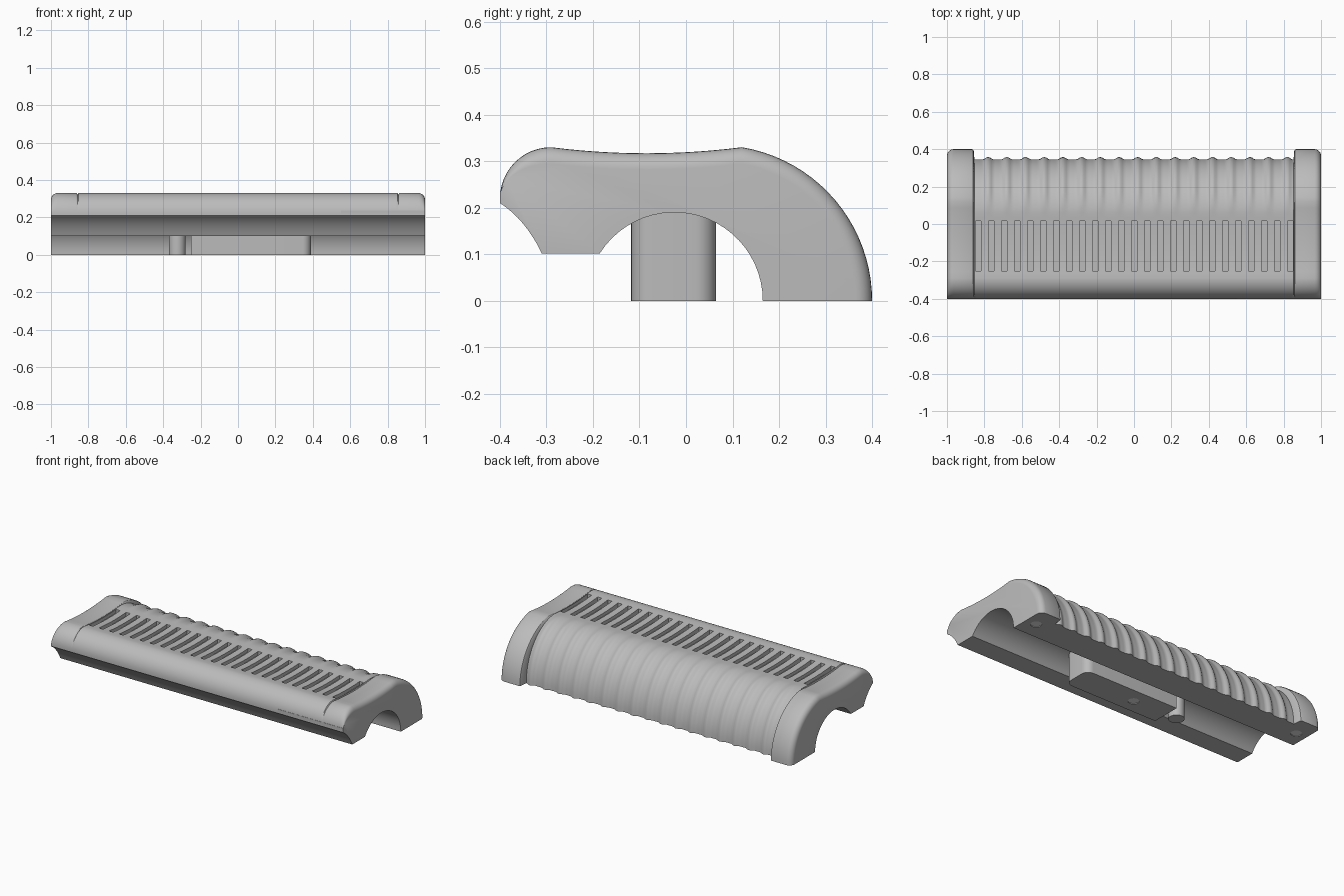
import bpy, bmesh
from math import sin, cos, pi, radians

cube = bpy.data.objects.get("Cube")
if cube:
    bpy.data.objects.remove(cube)


def material(name, rgb):
    m = bpy.data.materials.new(name)
    m.use_nodes = True
    m.diffuse_color = (*rgb, 1)
    m.node_tree.nodes["Principled BSDF"].inputs["Base Color"].default_value = (*rgb, 1)
    return m


GREY = material("plain grey", (0.5, 0.5, 0.5))
WHITE = material("pale plug", (0.9, 0.9, 0.9))


def finish(bm, name, mat=GREY):
    bmesh.ops.recalc_face_normals(bm, faces=bm.faces)
    me = bpy.data.meshes.new(name)
    bm.to_mesh(me)
    bm.free()
    me.materials.append(mat)
    ob = bpy.data.objects.new(name, me)
    bpy.context.collection.objects.link(ob)
    return ob


def loft(sections):
    """Skin a list of closed rings, capping both ends."""
    bm = bmesh.new()
    rings = [[bm.verts.new(p) for p in s] for s in sections]
    n = len(rings[0])
    for a, b in zip(rings, rings[1:]):
        for i in range(n):
            j = (i + 1) % n
            bm.faces.new((a[i], a[j], b[j], b[i]))
    bm.faces.new(rings[0])
    bm.faces.new(rings[-1])
    return bm


def cylinder(bm, x, y, z0, z1, r, seg=32):
    res = bmesh.ops.create_cone(bm, cap_ends=True, segments=seg, radius1=r, radius2=r, depth=z1 - z0)
    bmesh.ops.translate(bm, verts=res["verts"], vec=(x, y, (z0 + z1) / 2))


def top_z(y):
    return 0.317 + 0.013 * ((y + 0.085) / 0.205) ** 2


def section(x, inset=0.0, grip=False):
    """Body cross-section at x; the grip stretch has a shallower ribbed back."""
    pts = []
    rib = 0.013 * max(0, cos(2 * pi * (x - 0.02) / 0.1)) if grip else 0
    steps = 20
    for i in range(steps + 1):
        t = i / steps
        if grip:
            a = t * pi / 2
            bump = rib * min(1, 4 * (1 - t))
            pts.append((0.06 + (0.285 + bump) * cos(a), (top_z(0.06) + bump) * sin(a)))
        else:
            a = t * radians(80.6)
            r = 0.3345 - inset
            pts.append((0.0655 + r * cos(a), r * sin(a)))
    # dished top
    y0 = pts[-1][0]
    for i in range(1, 12):
        y = y0 + (-0.29 - y0) * i / 12
        pts.append((y, top_z(y) - inset))
    # rounded nose
    for i in range(13):
        a = pi / 2 * i / 12
        pts.append((-0.29 - 0.11 * sin(a), 0.22 + (0.11 - inset) * cos(a)))
    # concave flank under the nose
    for i in range(9):
        t = i / 8
        u = 1 - t
        pts.append((-0.4 * u * u - 0.69 * u * t - 0.31 * t * t,
                    0.21 * u * u + 0.35 * u * t + 0.102 * t * t))
    # round channel along the underside
    for i in range(25):
        a = radians(147.5) * (1 - i / 24)
        pts.append((-0.025 + 0.19 * cos(a), 0.19 * sin(a)))
    return [(x, y, z) for y, z in pts]


# body: rounded end, grip, rounded end
R = 0.035
end = [(0.857, 0.008), (0.860, 0.003), (0.866, 0)]
end += [(1 - R + R * sin(a), R * (1 - cos(a))) for a in [pi / 2 * i / 6 for i in range(7)]]
rings = [section(-x, d) for x, d in reversed(end)]
rings += [section(-0.853 + 1.706 * i / 170, grip=True) for i in range(171)]
rings += [section(x, d) for x, d in end]
body = finish(loft(rings), "handguard_body")

# cutters for the top slots and the underside screw holes
bm = bmesh.new()
SLOTS = 25
for i in range(SLOTS):
    x = -0.833 + 1.669 * i / (SLOTS - 1)
    res = bmesh.ops.create_cube(bm, size=1)
    bmesh.ops.scale(bm, verts=res["verts"], vec=(0.028, 0.267, 0.1))
    bmesh.ops.translate(bm, verts=res["verts"], vec=(x, -0.117, 0.347))
for x in (-0.93, 0.93):
    cylinder(bm, x, 0.275, -0.05, 0.06, 0.032)
cutter = finish(bm, "slot_cutter")

# mounting block with one rounded end, hung in the channel
outline = [(-0.25, 0.065), (-0.25, -0.118)]
C = 0.045
for cy, start in ((-0.118 + C, -pi / 2), (0.065 - C, 0)):
    outline += [(0.39 - C + C * cos(start + pi / 2 * i / 8), cy + C * sin(start + pi / 2 * i / 8))
                for i in range(9)]
block = finish(loft([[(x, y, z) for x, y in outline] for z in (0, 0.2)]), "mounting_block")
bm = bmesh.new()
cylinder(bm, -0.02, -0.027, -0.05, 0.06, 0.032)
block_cutter = finish(bm, "block_hole_cutter")

for target, tool in ((body, cutter), (block, block_cutter)):
    mod = target.modifiers.new("cut", "BOOLEAN")
    mod.operation, mod.solver, mod.object = "DIFFERENCE", "EXACT", tool
    bpy.context.view_layer.objects.active = target
    bpy.ops.object.modifier_apply(modifier=mod.name)
    bpy.data.objects.remove(tool)

# locating pin beside the block
bm = bmesh.new()
cylinder(bm, -0.325, -0.026, 0, 0.2, 0.045)
pin = finish(bm, "locating_pin")

# pale plugs seated in the holes
bm = bmesh.new()
for x, y in ((-0.93, 0.275), (0.93, 0.275), (-0.02, -0.027)):
    cylinder(bm, x, y, 0.004, 0.06, 0.0325)
plugs = finish(bm, "hole_plugs", WHITE)

# thin strip along the nose near one end
bm = bmesh.new()
res = bmesh.ops.create_cube(bm, size=1)
bmesh.ops.scale(bm, verts=res["verts"], vec=(0.45, 0.008, 0.025))
bmesh.ops.translate(bm, verts=res["verts"], vec=(0.775, -0.396, 0.2235))
strip = finish(bm, "nose_strip")

bpy.ops.object.select_all(action="DESELECT")
for ob in (body, block, pin, plugs):
    ob.select_set(True)
bpy.context.view_layer.objects.active = body
bpy.ops.object.shade_smooth_by_angle(angle=radians(32))
